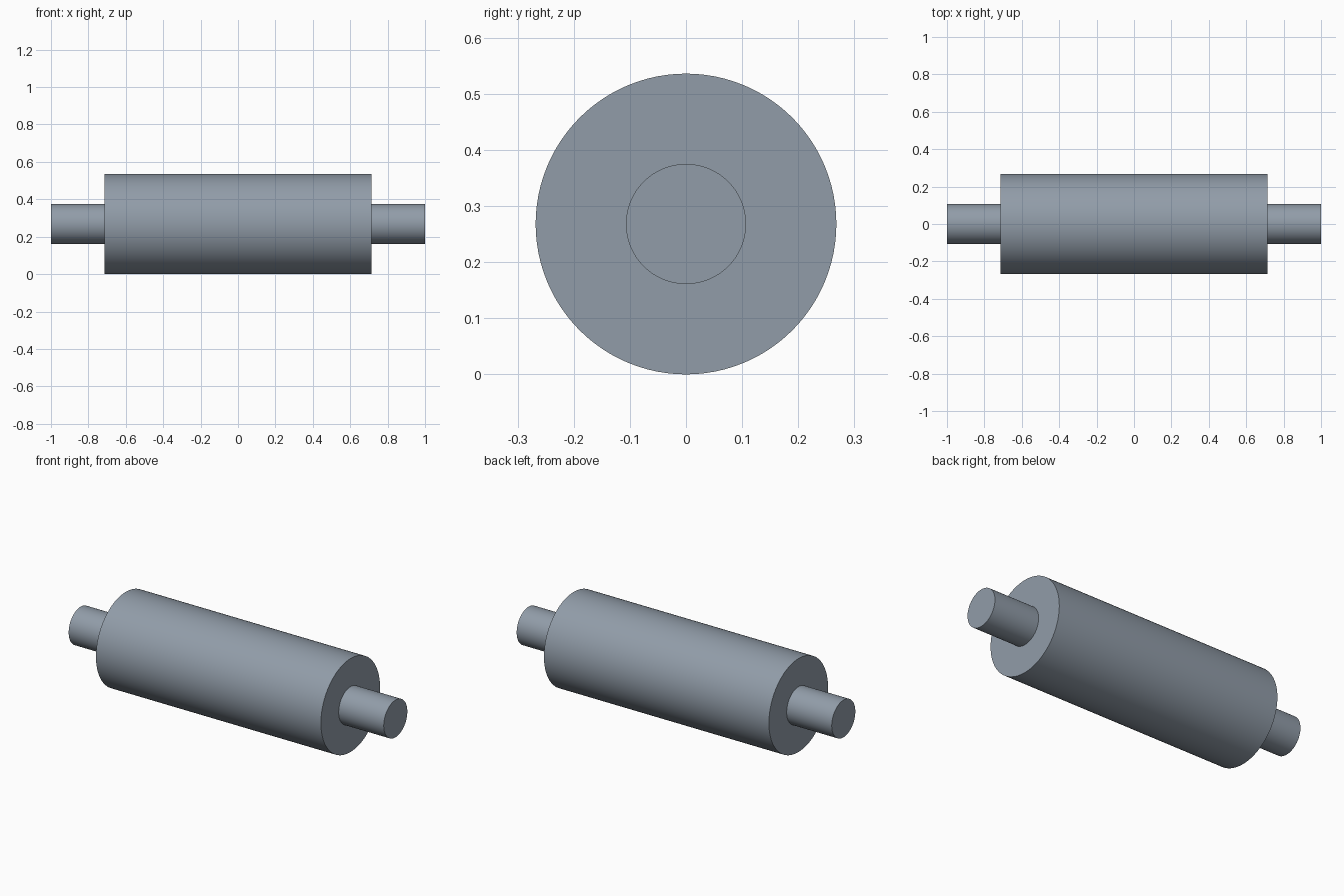
import bpy, bmesh
from math import radians, tau
from mathutils import Vector

if "Cube" in bpy.data.objects:
    bpy.data.objects.remove(bpy.data.objects["Cube"])

BODY_R, SHAFT_R = 0.268, 0.107
BODY_X, END_X = 0.714, 1.0
SEGMENTS = 96

# Half profile (x, radius) of the stepped roller, mirrored for the other end
half = [(END_X, 0), (END_X, SHAFT_R), (BODY_X, SHAFT_R), (BODY_X, BODY_R)]
profile = half + [(-x, r) for x, r in reversed(half)]

# Revolve the profile around the x axis
bm = bmesh.new()
verts = [bm.verts.new((x, 0, r)) for x, r in profile]
edges = [bm.edges.new(pair) for pair in zip(verts, verts[1:])]
bmesh.ops.spin(bm, geom=verts + edges, cent=(0, 0, 0), axis=(1, 0, 0),
               angle=tau, steps=SEGMENTS, use_duplicate=False)
bmesh.ops.remove_doubles(bm, verts=bm.verts[:], dist=1e-4)
bmesh.ops.recalc_face_normals(bm, faces=bm.faces[:])

# Rest the roller on the ground
bmesh.ops.translate(bm, verts=bm.verts[:], vec=Vector((0, 0, BODY_R)))

mesh = bpy.data.meshes.new("roller_with_shaft")
bm.to_mesh(mesh)
bm.free()
roller = bpy.data.objects.new("roller_with_shaft", mesh)
bpy.context.collection.objects.link(roller)

# Blue-grey steel
steel = bpy.data.materials.new("steel")
steel.diffuse_color = (0.285, 0.335, 0.395, 1)
steel.use_nodes = True
steel.node_tree.nodes["Principled BSDF"].inputs["Base Color"].default_value = steel.diffuse_color
mesh.materials.append(steel)

# Smooth barrel and shaft, crisp steps
bpy.context.view_layer.objects.active = roller
roller.select_set(True)
bpy.ops.object.shade_smooth_by_angle(angle=radians(30))
